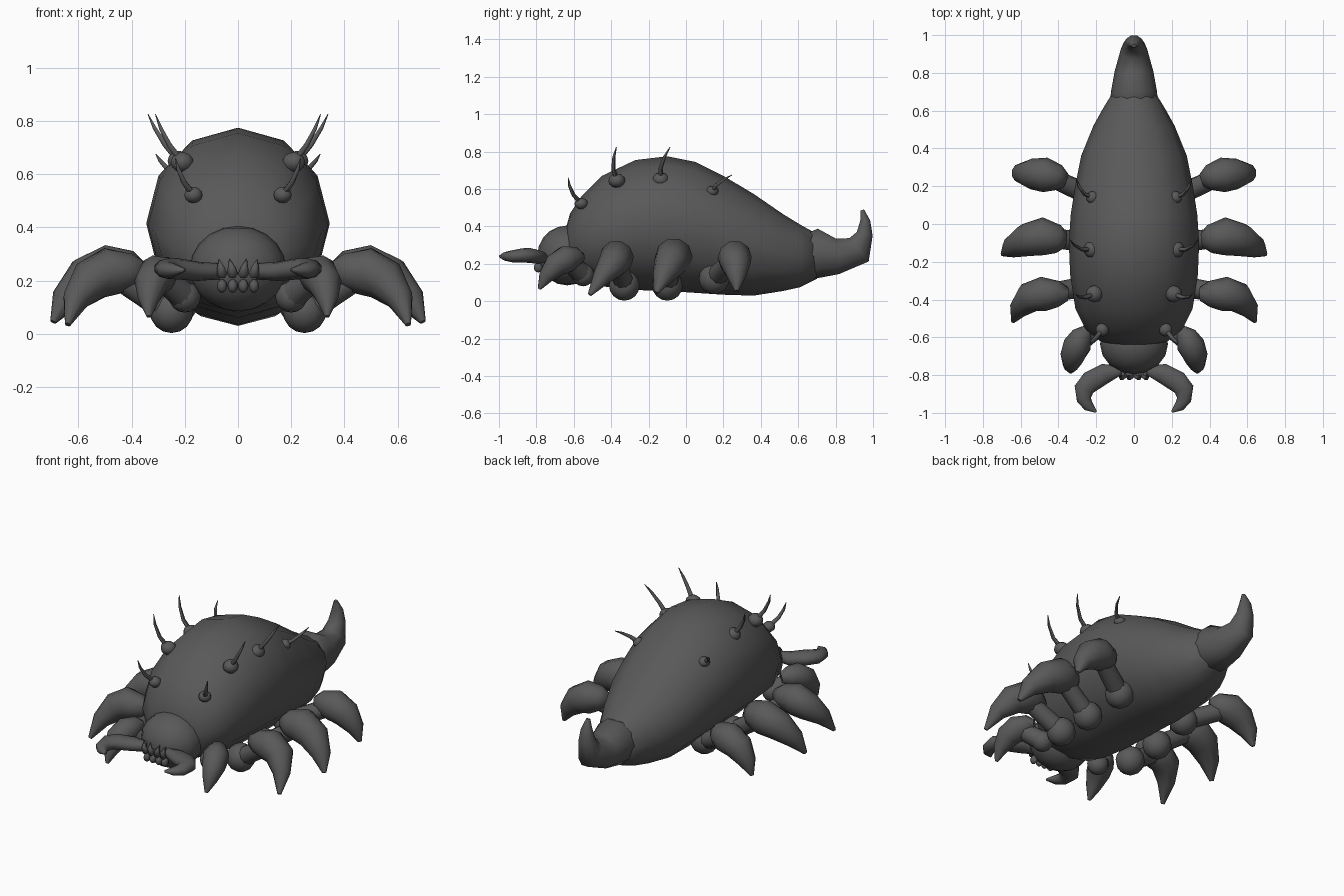
import bpy, bmesh, math
from mathutils import Vector, Matrix

cube = bpy.data.objects.get("Cube")
if cube:
    bpy.data.objects.remove(cube, do_unlink=True)

grey = bpy.data.materials.new("dark_grey")
grey.use_nodes = True
colour = (0.1, 0.1, 0.1, 1)
grey.diffuse_color = colour
grey.node_tree.nodes["Principled BSDF"].inputs["Base Color"].default_value = colour
parts = []


def finish(name, bm, mirror):
    bmesh.ops.recalc_face_normals(bm, faces=bm.faces)
    mesh = bpy.data.meshes.new(name)
    bm.to_mesh(mesh)
    bm.free()
    mesh.materials.append(grey)
    ob = bpy.data.objects.new(name, mesh)
    bpy.context.collection.objects.link(ob)
    if mirror:
        ob.modifiers.new("mirror", 'MIRROR')
    parts.append(ob)


def loft(name, path, radii, sides=10, ref=(0, 1, 0), axis=None, mirror=True):
    """Skin elliptical rings along a path; ref gives the width direction."""
    bm = bmesh.new()
    pts = [Vector(p) for p in path]
    rings = []
    for i, p in enumerate(pts):
        t = Vector(axis) if axis else pts[min(i + 1, len(pts) - 1)] - pts[max(i - 1, 0)]
        t.normalize()
        u = Vector(ref)
        u = (u - t * u.dot(t)).normalized()
        v = t.cross(u)
        ru, rv = radii[i] if isinstance(radii[i], tuple) else (radii[i], radii[i])
        angles = [math.tau * k / sides for k in range(sides)]
        rings.append([bm.verts.new(p + u * ru * math.cos(a) + v * rv * math.sin(a)) for a in angles])
    for a, b in zip(rings, rings[1:]):
        for k in range(sides):
            n = (k + 1) % sides
            bm.faces.new((a[k], a[n], b[n], b[k]))
    bm.faces.new(rings[0])
    bm.faces.new(rings[-1])
    finish(name, bm, mirror)


def ball(name, centre, size, segments=12, rings=8, mirror=True):
    bm = bmesh.new()
    m = Matrix.Translation(centre) @ Matrix.Diagonal((*size, 1))
    bmesh.ops.create_uvsphere(bm, u_segments=segments, v_segments=rings, radius=1, matrix=m)
    finish(name, bm, mirror)


# Body: y, top, bottom, half width
body = [(-.645, .38, .22, .1), (-.62, .47, .15, .18), (-.56, .56, .11, .255),
        (-.45, .67, .08, .31), (-.27, .755, .06, .338), (-.1, .775, .055, .345),
        (.05, .745, .045, .335), (.2, .67, .035, .312), (.36, .575, .03, .28),
        (.52, .465, .055, .215), (.61, .41, .075, .165), (.7, .36, .12, .11)]
loft("body", [(0, y, (a + b) / 2) for y, a, b, w in body],
     [(w, (a - b) / 2) for y, a, b, w in body], 12, (1, 0, 0), (0, 1, 0), False)

# Upturned tail horn
loft("tail_horn",
     [(0, .66, .245), (0, .7, .255), (0, .81, .24), (0, .925, .275),
      (0, .955, .36), (0, .958, .43), (0, .943, .488)],
     [(.125, .12), (.122, .14), (.102, .1), (.07, .085), (.05, .046), (.035, .028), (.012, .01)],
     10, (1, 0, 0), None, False)

# Head, mandibles and mouth
ball("head", (0, -.635, .245), (.18, .16, .16), 16, 10, False)
loft("mandible",
     [(.07, -.775, .235), (.15, -.79, .235), (.23, -.835, .245), (.265, -.875, .245),
      (.265, -.93, .24), (.24, -.965, .24), (.2, -.995, .24)],
     [(.03, .025), (.036, .055), (.04, .06), (.038, .055), (.032, .04), (.024, .03), (.006, .006)],
     10, (0, 0, 1))
for i, x in enumerate((.02, .06)):
    loft(f"upper_tooth_{i + 1}", [(x, -.77, .225), (x, -.81, .225), (x + .005, -.815, .25), (x + .012, -.8, .28)],
         [.018, .02, .014, .002], 6, (1, 0, 0))
    ball(f"lower_tooth_{i + 1}", (x, -.79, .18), (.019, .024, .026), 8, 6)

# Legs: hip position, claw path, claw thickness
legs = [
    ((.2, -.55, .14), [(.25, -.56, .23), (.275, -.59, .235), (.3, -.64, .225), (.325, -.7, .19),
                       (.335, -.75, .13), (.335, -.785, .065)], .075, (1, 0, 0)),
    ((.25, -.33, .085), [(.35, -.37, .23), (.4, -.37, .235), (.48, -.37, .235), (.555, -.39, .2),
                         (.61, -.45, .13), (.64, -.515, .035)], .092, (.5, 1, 0)),
    ((.25, -.1, .085), [(.36, -.085, .235), (.4, -.08, .24), (.48, -.065, .24), (.57, -.085, .205),
                        (.65, -.125, .13), (.695, -.16, .045)], .1, (0, 1, 0)),
    ((.23, .15, .12), [(.36, .23, .235), (.4, .245, .24), (.47, .26, .235), (.545, .265, .2),
                       (.605, .27, .13), (.635, .27, .055)], .092, (0, 1, 0)),
]
for i, (hip, path, r, ref) in enumerate(legs, 1):
    hip_r = .06 if i == 1 else .082
    ball(f"hip_{i}", hip, (hip_r,) * 3)
    loft(f"upper_leg_{i}", [hip, path[2]], [.055, .05], 10)
    loft(f"leg_claw_{i}", path, [r * f for f in (.4, .75, 1, .88, .55, .12)], 10, ref)

# Back spines: bulb position, bulb size, tip
spines = [((.168, -.56, .522), .036, (.235, -.63, .66)),
          ((.21, -.37, .645), .045, (.31, -.372, .825)),
          ((.222, -.135, .65), .045, (.338, -.085, .825)),
          ((.22, .14, .588), .034, (.308, .245, .675))]
for i, (base, r, tip) in enumerate(spines, 1):
    ball(f"spine_bulb_{i}", base, (r, r, r * .85), 10, 6)
    a, b = Vector(base), Vector(tip)
    bend = Vector((.012, -.018, 0))
    loft(f"spine_{i}", [a, a.lerp(b, .35) + bend, a.lerp(b, .7) + bend * .8, b],
         [.014, .011, .008, .002], 6)

# Smooth shading with crisp corners
bpy.ops.object.select_all(action='DESELECT')
for ob in parts:
    ob.select_set(True)
bpy.context.view_layer.objects.active = parts[0]
bpy.ops.object.shade_smooth_by_angle(angle=math.radians(60))
